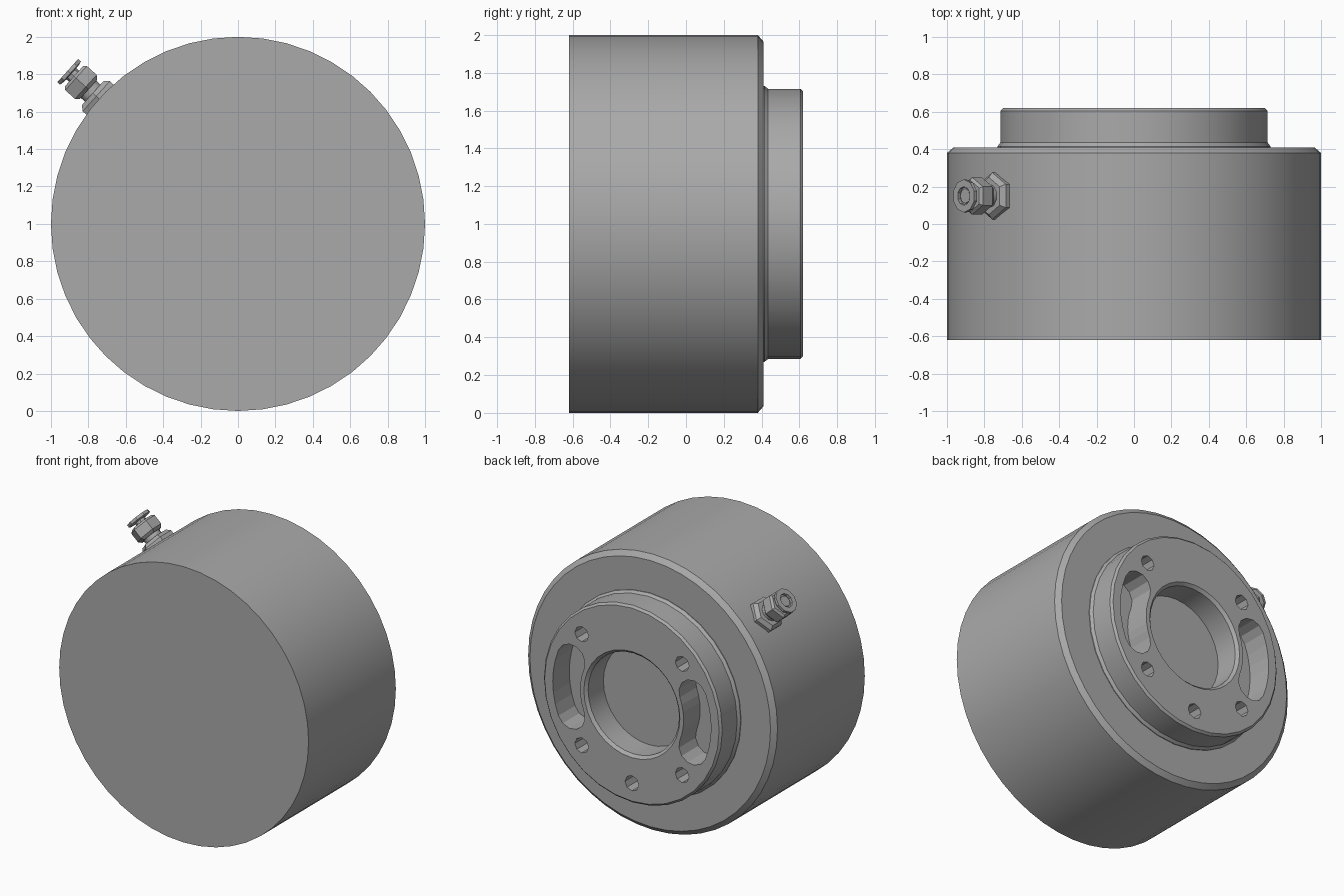
import bpy, bmesh
from math import sin, cos, pi, radians
from mathutils import Matrix, Vector

cube = bpy.data.objects.get("Cube")
if cube:
    bpy.data.objects.remove(cube)

steel = bpy.data.materials.new("grey_steel")
steel.use_nodes = True
GREY = (0.4, 0.4, 0.4, 1)
steel.diffuse_color = GREY
steel.node_tree.nodes["Principled BSDF"].inputs["Base Color"].default_value = GREY

# Local z becomes the housing axis (+y), through the centre of the housing
HOUSING = Matrix.Translation((0, 0, 1)) @ Matrix.Rotation(-pi / 2, 4, "X")


def finish(name, bm, matrix, smooth=None):
    bmesh.ops.recalc_face_normals(bm, faces=bm.faces)
    bm.transform(matrix)
    mesh = bpy.data.meshes.new(name)
    bm.to_mesh(mesh)
    bm.free()
    mesh.materials.append(steel)
    obj = bpy.data.objects.new(name, mesh)
    bpy.context.collection.objects.link(obj)
    if smooth:
        smooth_part(obj, smooth)
    return obj


def select_only(obj):
    bpy.ops.object.select_all(action="DESELECT")
    obj.select_set(True)
    bpy.context.view_layer.objects.active = obj


def smooth_part(obj, angle):
    select_only(obj)
    bpy.ops.object.shade_smooth_by_angle(angle=radians(angle))


def lathe(name, profile, sides, matrix, smooth=None):
    """Turn (radius, height) points around local z; flat ends are single faces."""
    bm = bmesh.new()
    rings = []
    for r, h in profile:
        rings.append([bm.verts.new((r * cos(2 * pi * i / sides), r * sin(2 * pi * i / sides), h))
                      for i in range(sides)])
    for a, b in zip(rings, rings[1:]):
        for i in range(sides):
            j = (i + 1) % sides
            bm.faces.new((a[i], a[j], b[j], b[i]))
    bm.faces.new(rings[0])
    bm.faces.new(rings[-1])
    return finish(name, bm, matrix, smooth)


def add_prism(bm, outline, low, high):
    bottom = [bm.verts.new((x, y, low)) for x, y in outline]
    top = [bm.verts.new((x, y, high)) for x, y in outline]
    bm.faces.new(bottom)
    bm.faces.new(top)
    for i in range(len(outline)):
        j = (i + 1) % len(outline)
        bm.faces.new((bottom[i], bottom[j], top[j], top[i]))


def arc(centre, radius, start, end, steps):
    return [(centre[0] + radius * cos(radians(start + (end - start) * i / steps)),
             centre[1] + radius * sin(radians(start + (end - start) * i / steps)))
            for i in range(steps + 1)]


# Main drum with a chamfered back rim
lathe("drum_housing", [(1, -0.62), (1, 0.38), (0.965, 0.41)], 48, HOUSING, 30)

# Raised mounting boss with a round central recess
boss = lathe("mounting_boss",
             [(0.73, 0.4), (0.73, 0.415), (0.715, 0.435), (0.715, 0.605), (0.7, 0.62),
              (0.385, 0.62), (0.365, 0.6), (0.365, 0.425)], 32, HOUSING, 25)

# Two kidney slots and five bolt holes, cut into the boss
bm = bmesh.new()
MID, HALF, SWEEP = 0.525, 0.11, 22
for turn in (0, 180):
    lo, hi = turn - SWEEP, turn + SWEEP
    ends = [(MID * cos(radians(a)), MID * sin(radians(a))) for a in (lo, hi)]
    outline = (arc((0, 0), MID + HALF, lo, hi, 6)
               + arc(ends[1], HALF, hi, hi + 180, 6)[1:-1]
               + arc((0, 0), MID - HALF, hi, lo, 6)
               + arc(ends[0], HALF, lo + 180, lo + 360, 6)[1:-1])
    add_prism(bm, outline, 0.43, 0.7)
for angle in (45, 90, 135, 225, 315):  # local y points down
    spot = (0.57 * cos(radians(angle)), 0.57 * sin(radians(angle)))
    add_prism(bm, arc(spot, 0.055, 0, 360, 8)[:-1], 0.48, 0.7)
cutter = finish("pocket_cutter", bm, HOUSING)
cutter.hide_render = True
cut = boss.modifiers.new("pockets", "BOOLEAN")
cut.operation = "DIFFERENCE"
cut.solver = "EXACT"
cut.object = cutter
select_only(boss)
bpy.ops.object.modifier_apply(modifier=cut.name)
bpy.data.objects.remove(cutter)
smooth_part(boss, 25)

# Side fitting, pointing outwards from the drum wall on the upper right
outward = Vector((-cos(radians(42)), 0, sin(radians(42))))
FITTING = (Matrix.Translation((0, 0.15, 1))
           @ outward.to_track_quat("Z", "Y").to_matrix().to_4x4())
lathe("fitting_base_nut", [(0.125, 0.96), (0.125, 1.02), (0.1, 1.045)], 6, FITTING)
lathe("fitting_neck", [(0.065, 1.03), (0.065, 1.1)], 10, FITTING, 40)
lathe("fitting_hex_nut", [(0.08, 1.075), (0.1, 1.095), (0.1, 1.165), (0.085, 1.18)], 6, FITTING)
lathe("fitting_stem", [(0.04, 1.17), (0.04, 1.215)], 8, FITTING, 40)
lathe("fitting_release_collar",
      [(0.06, 1.2), (0.088, 1.205), (0.088, 1.225), (0.05, 1.225), (0.05, 1.205)], 10, FITTING)
